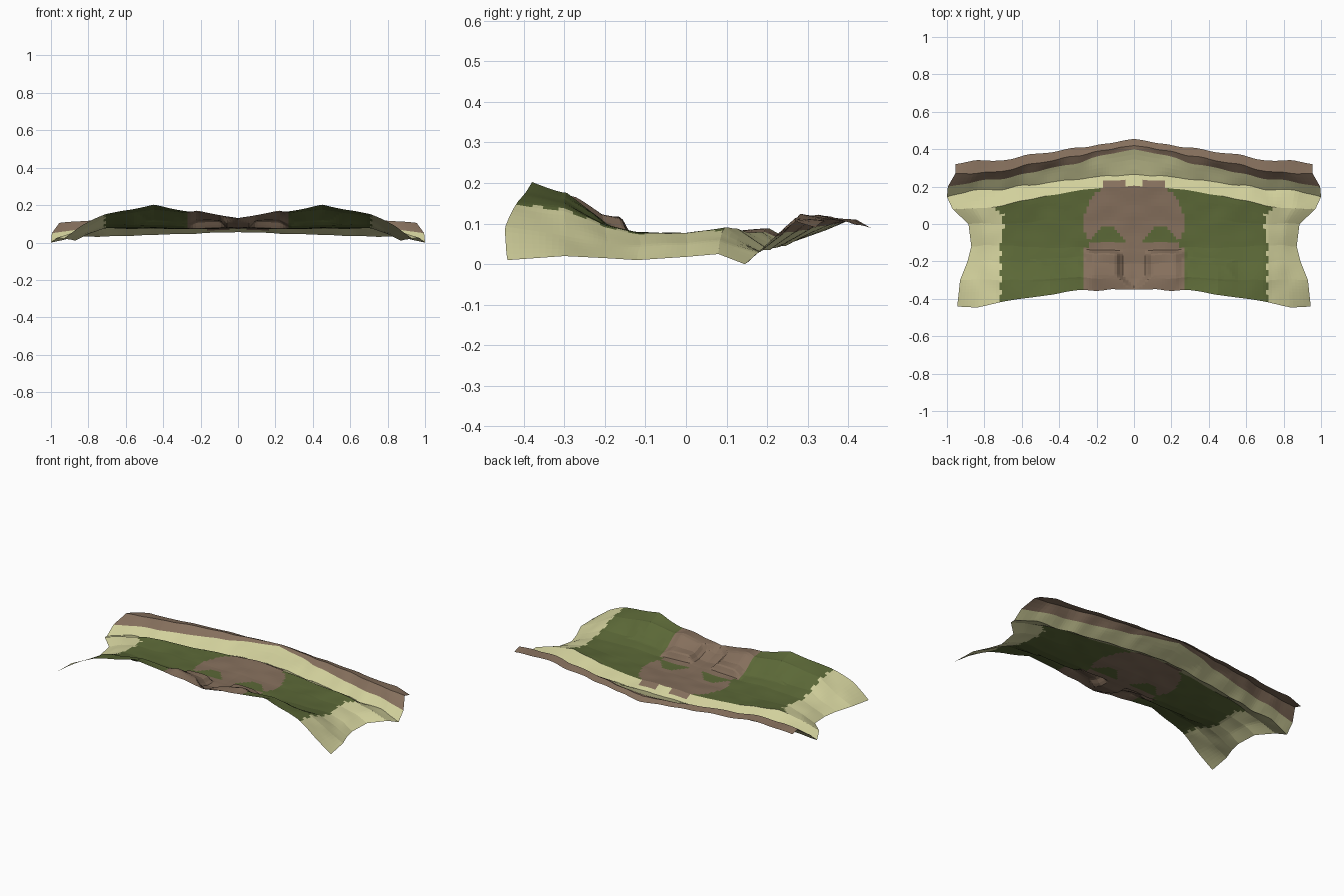
import bpy, bmesh, math
from mathutils import Vector, noise

if "Cube" in bpy.data.objects:
    bpy.data.objects.remove(bpy.data.objects["Cube"])

def material(name, rgb):
    m = bpy.data.materials.new(name)
    m.diffuse_color = (*rgb, 1)
    m.use_nodes = True
    m.node_tree.nodes["Principled BSDF"].inputs["Base Color"].default_value = m.diffuse_color
    return m

MATS = [material("grass green", (0.105, 0.138, 0.038)),
        material("dry khaki", (0.64, 0.63, 0.33)),
        material("earth brown", (0.235, 0.16, 0.108))]
GREEN, KHAKI, BROWN = 0, 1, 2

# Contour lines, front to back: half width, y and z at the stations in KEYS
KEYS = [0, .28, .45, .70, .87, 1]
C = [
    (.945, [-.35, -.352, -.375, -.41, -.448, -.44], [.13, .168, .20, .155, .09, .01]),
    (.93, [-.29, -.29, -.29, -.30, -.30, -.30], [.10, .155, .175, .14, .065, .02]),
    (.89, [-.21, -.21, -.21, -.20, -.20, -.20], [.08, .09, .095, .095, .05, .015]),
    (.87, [-.13, -.13, -.13, -.12, -.12, -.12], [.075, .075, .078, .08, .045, .01]),
    (.885, [.02, .02, .02, 0, 0, 0], [.075, .072, .075, .075, .05, .018]),
    (.97, [.205, .185, .155, .105, .08, .08], [.088, .078, .08, .09, .06, .025]),
    (1.0, [.265, .245, .225, .19, .18, .145], [.055, .045, .04, .033, .028, 0]),
    (.995, [.40, .335, .30, .245, .225, .20], [.108, .095, .086, .076, .068, .05]),
    (.955, [.42, .37, .34, .285, .27, .27], [.11, .115, .12, .122, .115, .105]),
    (.955, [.455, .41, .385, .345, .337, .32], [.09, .10, .107, .11, .11, .09]),
]

def sample(vals, t):
    for i in range(len(KEYS) - 1):
        if t <= KEYS[i + 1]:
            f = (t - KEYS[i]) / (KEYS[i + 1] - KEYS[i])
            return vals[i] + (vals[i + 1] - vals[i]) * f
    return vals[-1]

def mounds(x, y):
    # Pair of earth mounds with a V gully between them, and a low grass step
    inner = .085 if y > -.27 else max(.01, .085 - (-.27 - y))
    dx = max(0, min((x - inner + .02) / .03, (.28 - x) / .06, 1))
    dy = max(0, min((-.14 - y) / .02, (y + .36) / .09, 1))
    step = max(0, min((-.19 - y) / .02, (y + .30) / .08, (x - .26) / .03, (.55 - x) / .06, 1))
    return .035 * dx * dy + .014 * step

def point(s, t):
    i = min(int(s), len(C) - 2)
    f = s - i
    (w0, y0, z0), (w1, y1, z1) = C[i], C[i + 1]
    w = w0 + (w1 - w0) * f
    y = sample(y0, t) * (1 - f) + sample(y1, t) * f
    z = sample(z0, t) * (1 - f) + sample(z1, t) * f
    x = t if t <= .72 else .72 + (t - .72) / .28 * (w - .72)
    # Uneven ground and ragged contours, the same on both sides
    n = noise.noise(Vector((x * 8, y * 10, 3.1)))
    fade = min(1, (1 - t) * 8)
    z += mounds(x, y) + .005 * n * fade
    y += .012 * noise.noise(Vector((x * 9, s * .5, 7.7))) * fade * min(1, x * 8)
    return x, y, z

HALF = [.72 * k / 48 for k in range(49)] + [.72 + .28 * k / 12 for k in range(1, 13)]

def build(name, first, last, sub, rule):
    """Mirrored sheet between two contour lines, coloured by a rule."""
    bm = bmesh.new()
    rows = []
    for r in range((last - first) * sub + 1):
        right, left = [], []
        for k, t in enumerate(HALF):
            x, y, z = point(first + r / sub, t)
            v = bm.verts.new((x, y, max(z, 0)))
            right.append(v)
            left.append(v if k == 0 else bm.verts.new((-x, y, max(z, 0))))
        rows.append(left[:0:-1] + right)
    for a, b in zip(rows, rows[1:]):
        for k in range(len(a) - 1):
            f = bm.faces.new((a[k], a[k + 1], b[k + 1], b[k]))
            c = f.calc_center_median()
            f.material_index = rule(abs(c.x), c.y)
    me = bpy.data.meshes.new(name)
    bm.to_mesh(me)
    bm.free()
    for m in MATS:
        me.materials.append(m)
    ob = bpy.data.objects.new(name, me)
    bpy.context.collection.objects.link(ob)
    return ob

def valley_colour(x, y):
    # Khaki ends, central earth clearing with two grass tufts
    edge = .715 - .02 * max(0, 1 - abs(y) / .12) + (.025 if y > .05 else 0)
    if x > edge + .008 * math.sin(y * 90):
        return KHAKI
    if -.1 < y < -.015 - 1.1 * max(0, abs(x - .14) - .03):
        return GREEN
    if x < .275 and (y < -.12 or math.hypot(x / .27, (y - .01) / .23) < 1):
        return BROWN
    return GREEN

# Front rim and grassy valley floor
build("valley_floor", 0, 5, 9, valley_colour)
# Khaki ditch behind the grass, with the brown path crossing its lip
build("rear_ditch", 5, 7, 5,
      lambda x, y: BROWN if .045 < x < .16 and y < .23 else KHAKI)
# Brown ridge along the back edge
build("rear_ridge", 7, 9, 3, lambda x, y: BROWN)
